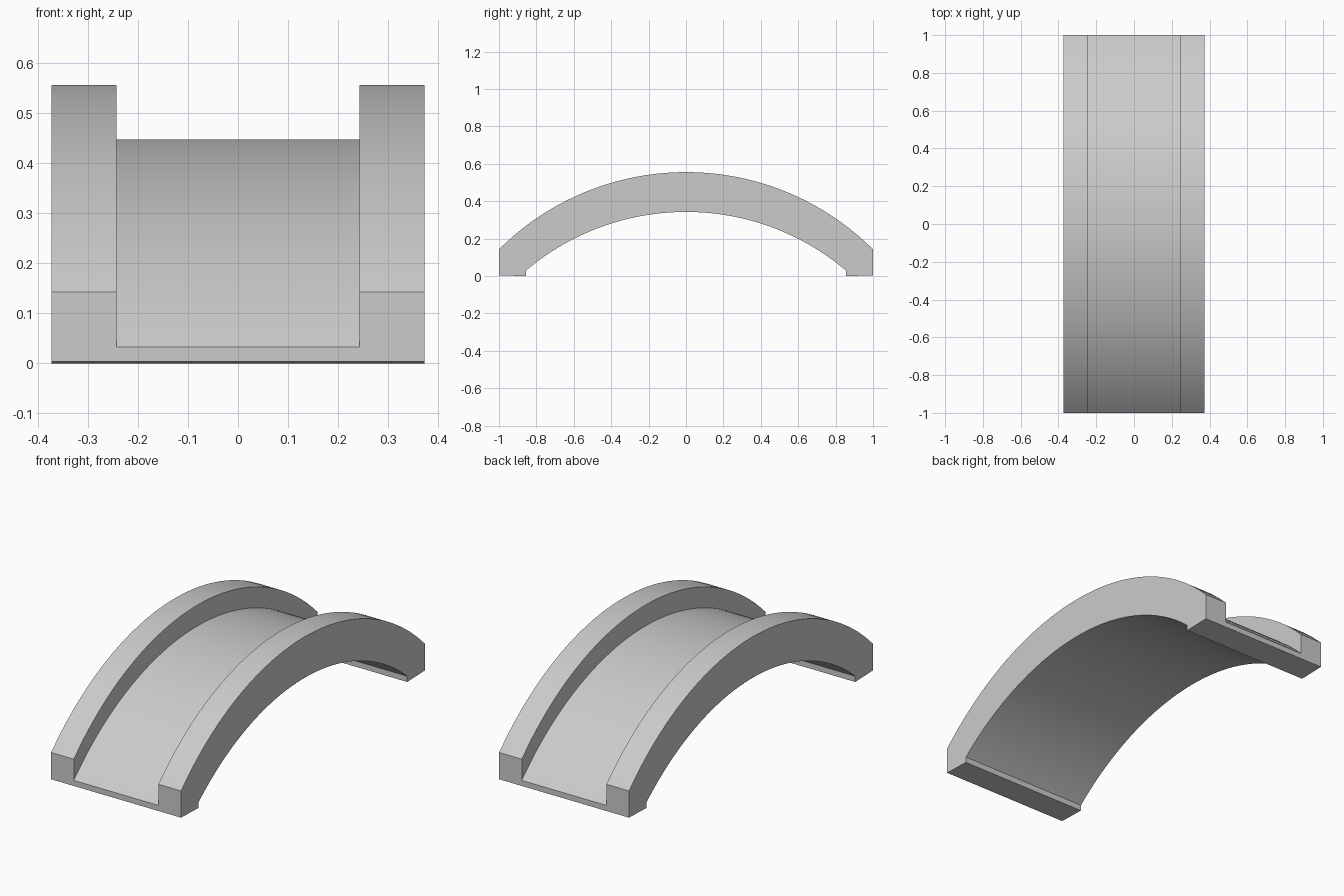
import bpy, bmesh, math

if "Cube" in bpy.data.objects:
    bpy.data.objects.remove(bpy.data.objects["Cube"])

HALF_WIDTH = 0.373
GROOVE_HALF = 0.243
SEGMENTS = 40


def arc(half_chord, z_end, z_top):
    """Points (y, z) of a circular arc from -half_chord to +half_chord."""
    rise = z_top - z_end
    radius = (half_chord ** 2 + rise ** 2) / (2 * rise)
    sweep = math.asin(half_chord / radius)
    angles = [sweep * (2 * i / SEGMENTS - 1) for i in range(SEGMENTS + 1)]
    return [(radius * math.sin(a), z_top - radius + radius * math.cos(a)) for a in angles]


def extrude_profile(name, points, half_width):
    """Solid made from a (y, z) outline extruded symmetrically along x."""
    bm = bmesh.new()
    face = bm.faces.new([bm.verts.new((-half_width, y, z)) for y, z in points])
    out = bmesh.ops.extrude_face_region(bm, geom=[face])
    moved = [v for v in out["geom"] if isinstance(v, bmesh.types.BMVert)]
    bmesh.ops.translate(bm, verts=moved, vec=(2 * half_width, 0, 0))
    bmesh.ops.recalc_face_normals(bm, faces=bm.faces)
    mesh = bpy.data.meshes.new(name)
    bm.to_mesh(mesh)
    bm.free()
    obj = bpy.data.objects.new(name, mesh)
    bpy.context.collection.objects.link(obj)
    return obj


# Arch: outer curve, slightly tilted feet, inner curve
outer = arc(1.0, 0.143, 0.556)
inner = arc(0.855, 0.03, 0.343)
feet_right = [(1.0, 0.004), (0.855, 0.0)]
feet_left = [(-0.855, 0.0), (-1.0, 0.004)]
arch = extrude_profile("channel_arch", outer + feet_right + inner[::-1] + feet_left, HALF_WIDTH)

# Groove along the outside, open at both ends
floor = arc(1.0, 0.033, 0.447)
cutter_outline = [(-1.1, 0.033)] + floor + [(1.1, 0.033), (1.1, 0.8), (-1.1, 0.8)]
cutter = extrude_profile("groove_cutter", cutter_outline, GROOVE_HALF)

bpy.context.view_layer.objects.active = arch
arch.select_set(True)
groove = arch.modifiers.new("groove", "BOOLEAN")
groove.operation = "DIFFERENCE"
groove.solver = "EXACT"
groove.object = cutter
bpy.ops.object.modifier_apply(modifier=groove.name)
bpy.data.objects.remove(cutter, do_unlink=True)

bpy.ops.object.shade_smooth_by_angle(angle=math.radians(25))
